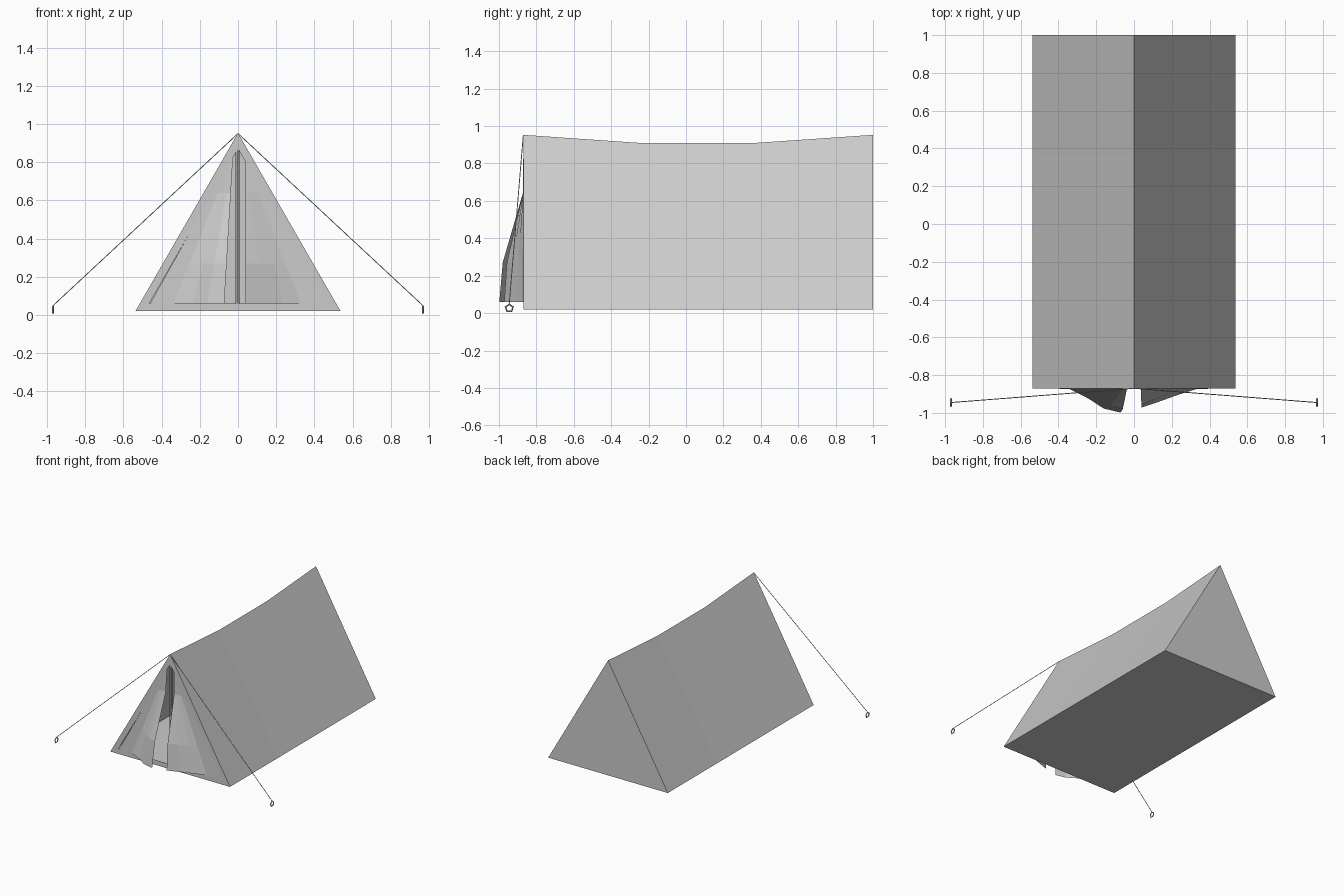
import bpy, math
from mathutils import Vector

if "Cube" in bpy.data.objects:
    bpy.data.objects.remove(bpy.data.objects["Cube"])

YF, YB = -0.87, 1.0      # front and back of the tent
W, Z0, ZT = 0.537, 0.02, 0.953


def mesh_obj(name, verts, faces):
    me = bpy.data.meshes.new(name)
    me.from_pydata(verts, [], faces)
    me.update()
    ob = bpy.data.objects.new(name, me)
    bpy.context.collection.objects.link(ob)
    return ob


def rod(name, a, b, r, sides):
    a, b = Vector(a), Vector(b)
    d = b - a
    bpy.ops.mesh.primitive_cylinder_add(vertices=sides, radius=r, depth=d.length,
                                        location=(a + b) / 2,
                                        rotation=d.to_track_quat('Z', 'Y').to_euler())
    bpy.context.object.name = name


# Canvas: sagging roof slopes, floor and back wall
ridge = [(YF, ZT), (-0.25, 0.91), (0.37, 0.91), (YB, ZT)]
verts, faces = [], []
for y, z in ridge:
    verts += [(-W, y, Z0), (0, y, z), (W, y, Z0)]
for i in range(3):
    a, b = 3 * i, 3 * i + 3
    faces += [(a, b, b + 1, a + 1), (a + 1, b + 1, b + 2, a + 2), (a + 2, b + 2, b, a)]
faces.append((11, 10, 9))
mesh_obj("tent_canvas", verts, faces)

# Front border around the triangular doorway
outer = [(-W, Z0), (W, Z0), (0, ZT)]
inner = [(-0.465, 0.06), (0.465, 0.06), (0, 0.87)]
mesh_obj("front_border", [(x, YF, z) for x, z in outer + inner],
         [(i, (i + 1) % 3, 3 + (i + 1) % 3, 3 + i) for i in range(3)])


# Door flaps: folds fanning out from the top, billowing forward near the ground
def flap(name, top, bottom):
    rows = [(0.64, 0.02), (0.27, 0.86), (0.06, 1.0)]
    n = len(bottom)
    v = [(top[0], YF, top[1])]
    for z, bulge in rows:
        s = (top[1] - z) / (top[1] - 0.06)
        v += [(top[0] + (x - top[0]) * s, YF - out * bulge, z) for x, out in bottom]
    f = [(0, 1 + i, 2 + i) for i in range(n - 1)]
    for r in range(len(rows) - 1):
        for i in range(n - 1):
            a = 1 + r * n + i
            f.append((a, a + n, a + n + 1, a + 1))
    mesh_obj(name, v, f)


flap("left_flap", (-0.026, 0.835),
     [(-0.46, 0), (-0.34, 0.004), (-0.24, 0.055), (-0.16, 0.107), (-0.072, 0.128)])
flap("right_flap", (0.036, 0.81),
     [(0.465, 0), (0.33, 0.004), (0.24, 0.032), (0.14, 0.068), (0.04, 0.102)])

# Upright poles just inside each end
for name, y in (("front_pole", YF + 0.015), ("back_pole", YB - 0.02)):
    rod(name, (-0.003, y, Z0), (-0.003, y, 0.93), 0.01, 8)

# Guy ropes and their five-sided ground rings
for side, s in (("left", -1), ("right", 1)):
    rod(side + "_guy_rope", (0, YF, 0.95), (s * 0.967, -0.945, 0.05), 0.0025, 5)
    bpy.ops.mesh.primitive_torus_add(major_segments=5, minor_segments=4,
                                     major_radius=0.021, minor_radius=0.005,
                                     location=(s * 0.968, -0.945, 0.0265),
                                     rotation=(0, -math.pi / 2, 0))
    bpy.context.object.name = side + "_ground_ring"
